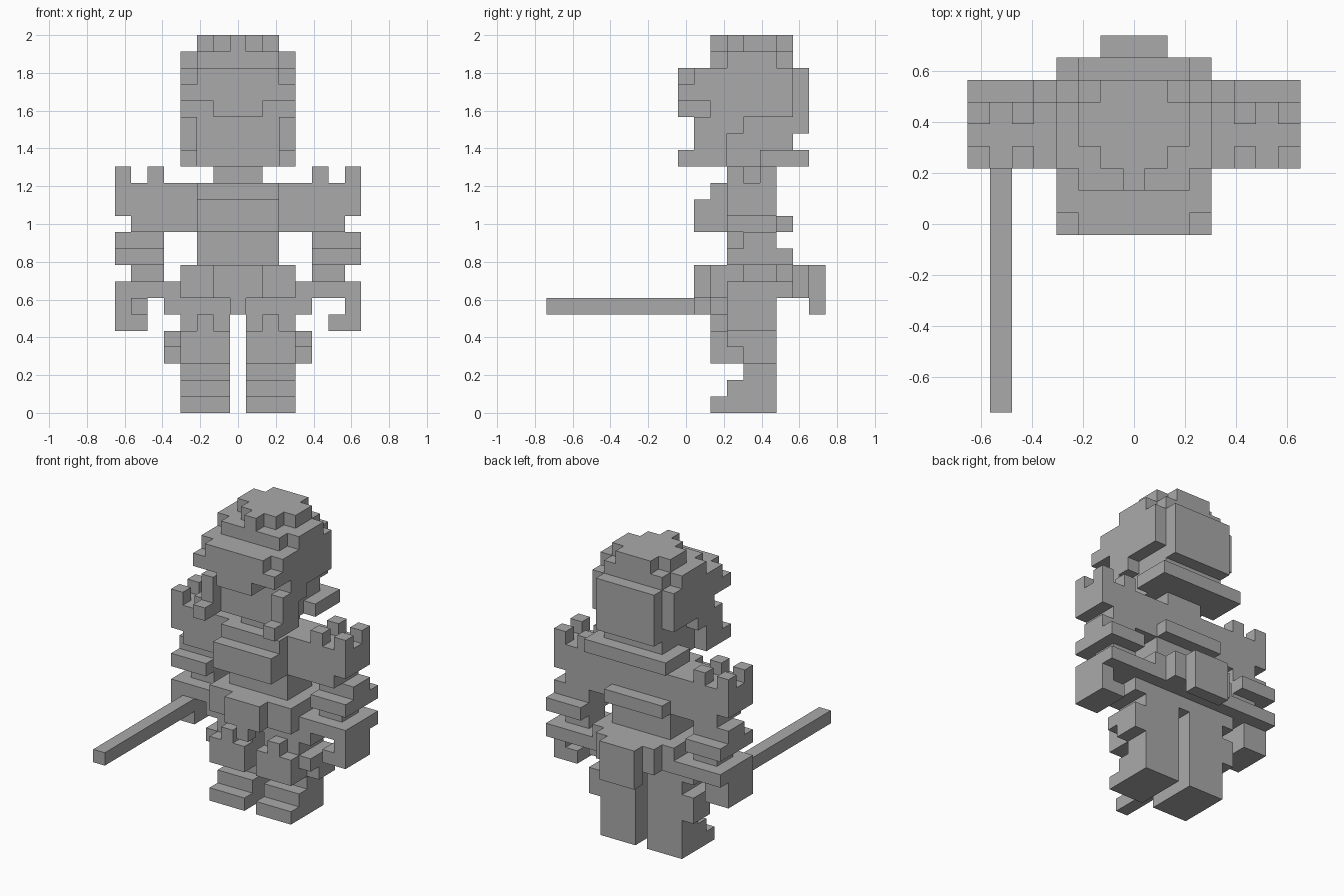
import bpy, bmesh, math
from mathutils import Vector

if "Cube" in bpy.data.objects:
    bpy.data.objects.remove(bpy.data.objects["Cube"])

U = 2 / 23                      # size of one block
NX, NY = 15, 17                 # grid width and depth

mat = bpy.data.materials.new("plain grey")
mat.diffuse_color = (0.4, 0.4, 0.4, 1)
mat.use_nodes = True
mat.node_tree.nodes["Principled BSDF"].inputs["Base Color"].default_value = mat.diffuse_color


def cells(boxes, mirror=True):
    """Grid cells filled by boxes (x0, x1, y0, y1, z0, z1), mirrored left to right."""
    out = set()
    for x0, x1, y0, y1, z0, z1 in boxes:
        for x in range(x0, x1):
            for y in range(y0, y1):
                for z in range(z0, z1):
                    out.add((x, y, z))
                    if mirror:
                        out.add((NX - 1 - x, y, z))
    return out


parts = {}
# feet, shins and thighs
parts["legs"] = cells([(4, 7, 10, 14, 0, 1), (4, 7, 11, 14, 1, 2),
                       (4, 7, 12, 14, 2, 3), (4, 7, 11, 14, 3, 7)])
# knee plates with a raised middle and stepped side plates
parts["knee_guards"] = cells([(4, 7, 10, 11, 3, 5), (5, 6, 10, 11, 5, 6),
                              (3, 4, 11, 14, 4, 5), (3, 4, 12, 14, 3, 4)])
# waist, hip plates, front and back flaps
parts["skirt"] = cells([(5, 10, 10, 16, 7, 9), (4, 5, 10, 15, 7, 9),
                        (3, 4, 11, 15, 7, 8), (3, 4, 11, 14, 6, 7),
                        (7, 8, 11, 14, 6, 7)])
parts["front_flap"] = cells([(6, 9, 9, 10, 7, 9), (7, 8, 9, 10, 6, 7)])
parts["back_flap"] = cells([(6, 9, 16, 17, 6, 9)])
# torso with chest plate and back ledge
parts["torso"] = cells([(5, 10, 11, 14, 9, 14), (6, 9, 11, 14, 14, 15)])
parts["chest_plate"] = cells([(5, 10, 9, 11, 11, 13), (5, 10, 10, 11, 13, 14)])
parts["back_ledge"] = cells([(5, 10, 14, 15, 11, 12)])
# shoulder plates with four corner spikes
parts["shoulder_plates"] = cells(
    [(0, 3, 11, 14, 12, 14)] +
    [(x, x + 1, y, y + 1, 14, 15) for x in (0, 2) for y in (11, 13)])
parts["upper_arms"] = cells([(1, 5, 11, 14, 11, 12), (3, 5, 11, 14, 12, 14)])
# forearm tiers
parts["forearms"] = cells([(0, 3, 12, 14, 10, 11), (0, 3, 11, 15, 9, 10),
                           (1, 3, 12, 14, 8, 9)])
# hooked hands
parts["hands"] = cells([(0, 3, 11, 15, 7, 8), (0, 1, 11, 14, 5, 7),
                        (1, 2, 11, 14, 5, 6)])
parts["sword"] = cells([(1, 2, 0, 14, 6, 7)], mirror=False)
# head
parts["head"] = cells([(5, 10, 10, 15, 15, 21)])
parts["helmet_dome"] = cells([(5, 10, 10, 15, 21, 22), (4, 5, 11, 14, 21, 22),
                              (5, 10, 12, 14, 22, 23), (6, 9, 11, 15, 22, 23),
                              (7, 8, 10, 11, 22, 23)])
parts["helmet_sides"] = cells([(4, 5, 10, 15, 18, 21), (4, 5, 10, 12, 17, 18),
                               (4, 5, 9, 11, 15, 18), (4, 5, 8, 9, 15, 16)])
parts["helmet_back"] = cells([(5, 10, 15, 16, 17, 21)])
parts["neck_guard"] = cells([(4, 11, 13, 16, 15, 16)])
# visor with a nose piece and lowered ends
parts["visor"] = cells([(5, 10, 8, 10, 19, 21), (6, 9, 8, 10, 18, 19),
                        (4, 5, 8, 9, 19, 20), (4, 5, 9, 10, 19, 21)])

solid = set().union(*parts.values())
DIRS = [Vector(d) for d in ((1, 0, 0), (-1, 0, 0), (0, 1, 0),
                            (0, -1, 0), (0, 0, 1), (0, 0, -1))]


def build(name, filled):
    """Outer skin of a part, with flat regions merged."""
    bm = bmesh.new()
    for c in filled:
        mid = Vector(c) + Vector((0.5, 0.5, 0.5))
        for d in DIRS:
            if tuple(int(v) for v in Vector(c) + d) in solid:
                continue
            a = Vector((d.y, d.z, d.x)) / 2
            b = d.cross(a)
            corners = [mid + d / 2 + s * a + t * b
                       for s, t in ((1, 1), (-1, 1), (-1, -1), (1, -1))]
            bm.faces.new([bm.verts.new(((p.x - NX / 2) * U, (p.y - NY / 2) * U,
                                        p.z * U)) for p in corners])
    bmesh.ops.remove_doubles(bm, verts=bm.verts, dist=U * 0.01)
    bm.normal_update()
    bmesh.ops.dissolve_limit(bm, angle_limit=math.radians(1),
                             verts=bm.verts, edges=bm.edges)
    mesh = bpy.data.meshes.new(name)
    bm.to_mesh(mesh)
    bm.free()
    mesh.materials.append(mat)
    bpy.context.collection.objects.link(bpy.data.objects.new(name, mesh))


for part, filled in parts.items():
    build(part, filled)
